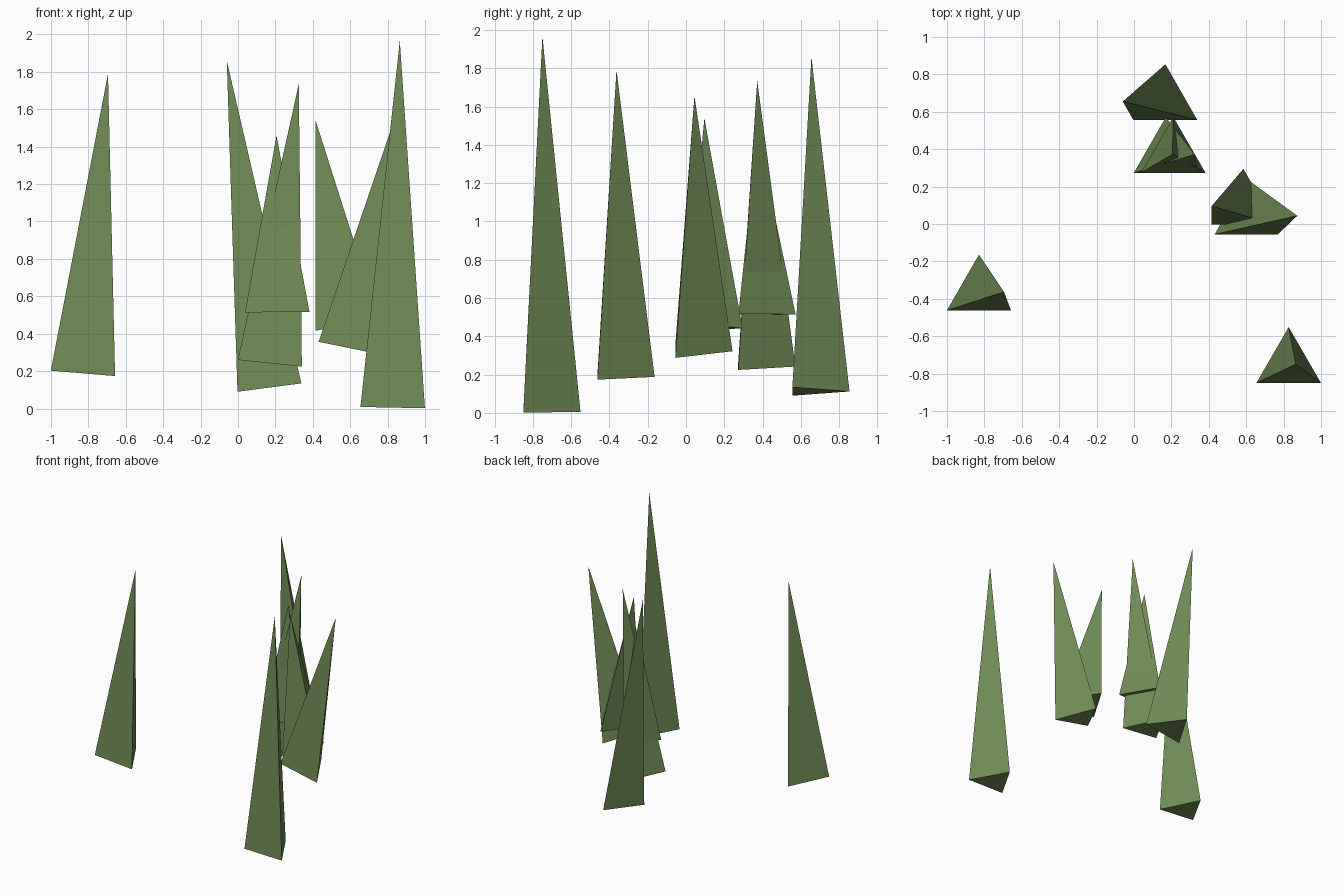
import bpy
from math import atan2, hypot, pi
from mathutils import Matrix

if "Cube" in bpy.data.objects:
    bpy.data.objects.remove(bpy.data.objects["Cube"])

RADIUS = 0.199

green = bpy.data.materials.new("grass_green")
green.diffuse_color = (0.16, 0.26, 0.09, 1)
green.use_nodes = True
green.node_tree.nodes["Principled BSDF"].inputs["Base Color"].default_value = green.diffuse_color


def blade(number, base, tip_x, tip_z):
    """Three-sided spike whose base is centred at base, leaning sideways to its tip."""
    x, y, z = base
    height = hypot(tip_x - x, tip_z - z)
    lean = atan2(tip_x - x, tip_z - z)
    bpy.ops.mesh.primitive_cone_add(vertices=3, radius1=RADIUS, radius2=0, depth=height)
    ob = bpy.context.object
    ob.name = f"grass_blade_{number}"
    # put the base at the origin with one corner pointing to the back
    back = max((v.co for v in ob.data.vertices if v.co.z < 0), key=lambda c: c.y)
    turn = pi / 2 - atan2(back.y, back.x)
    ob.data.transform(Matrix.Rotation(turn, 4, 'Z') @ Matrix.Translation((0, 0, height / 2)))
    ob.location = base
    ob.rotation_euler = (0, lean, 0)
    ob.data.materials.append(green)


# base centre, tip x, tip z of each blade
blades = [
    ((-0.829, -0.363, 0.188), -0.695, 1.79),   # far left
    ((0.827, -0.75, 0.005), 0.865, 1.967),     # front right
    ((0.168, 0.655, 0.112), -0.06, 1.86),      # back
    ((0.17, 0.372, 0.242), 0.325, 1.735),      # middle, tall
    ((0.21, 0.373, 0.515), 0.206, 1.46),       # middle, short
    ((0.60, 0.044, 0.322), 0.873, 1.655),      # right, leaning out
    ((0.585, 0.096, 0.443), 0.415, 1.54),      # right, leaning in
]
for i, (base, tip_x, tip_z) in enumerate(blades, 1):
    blade(i, base, tip_x, tip_z)
